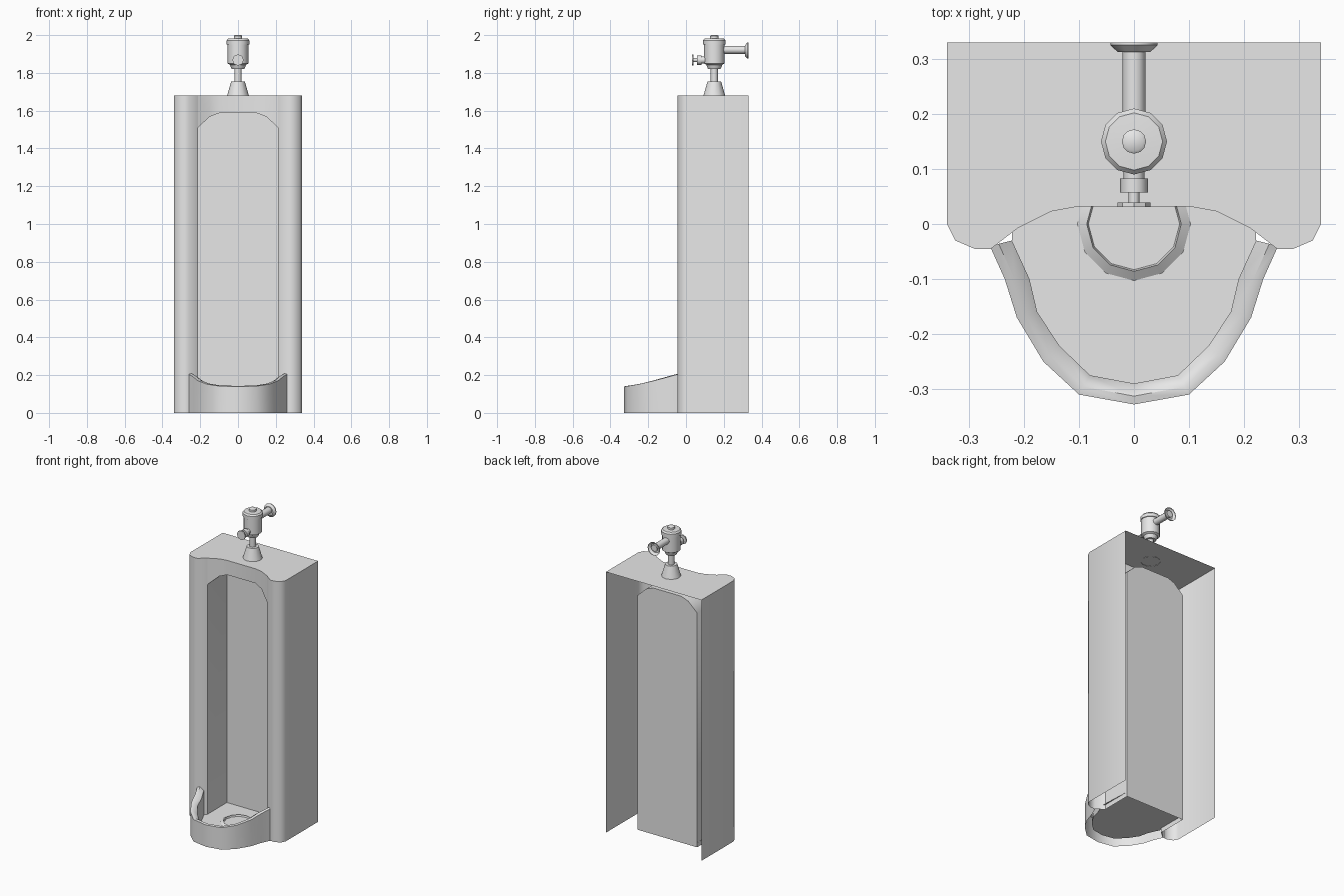
import bpy, bmesh, math
from mathutils import Vector

cube = bpy.data.objects.get("Cube")
if cube:
    bpy.data.objects.remove(cube, do_unlink=True)

grey = bpy.data.materials.new("porcelain_grey")
grey.use_nodes = True
GREY = (0.8, 0.8, 0.8, 1)
grey.diffuse_color = GREY
grey.node_tree.nodes["Principled BSDF"].inputs["Base Color"].default_value = GREY


def finish(bm, name, outward, angle=40):
    """Orient the surface so its outermost face looks along outward, then shade it."""
    bmesh.ops.remove_doubles(bm, verts=bm.verts, dist=0.0002)
    bmesh.ops.recalc_face_normals(bm, faces=bm.faces)
    d = Vector(outward)
    tip = max(bm.faces, key=lambda f: f.calc_center_median().dot(d))
    if tip.normal.dot(d) < 0:
        bmesh.ops.reverse_faces(bm, faces=bm.faces)
    mesh = bpy.data.meshes.new(name)
    bm.to_mesh(mesh)
    bm.free()
    mesh.materials.append(grey)
    ob = bpy.data.objects.new(name, mesh)
    bpy.context.collection.objects.link(ob)
    bpy.ops.object.select_all(action='DESELECT')
    ob.select_set(True)
    bpy.context.view_layer.objects.active = ob
    bpy.ops.object.shade_smooth_by_angle(angle=math.radians(angle))
    return ob


def face(bm, points):
    bm.faces.new([bm.verts.new(p) for p in points])


def lathe(name, profile, centre, axis='Z', sides=12, caps=True):
    """Turn (radius, height) pairs around Z or Y."""
    bm = bmesh.new()
    cx, cy, cz = centre
    rings = []
    for r, h in profile:
        ring = []
        for i in range(sides):
            a = 2 * math.pi * i / sides
            u, v = r * math.cos(a), r * math.sin(a)
            p = (cx + u, cy + v, cz + h) if axis == 'Z' else (cx + u, cy + h, cz + v)
            ring.append(bm.verts.new(p))
        rings.append(ring)
    for a, b in zip(rings, rings[1:]):
        for i in range(sides):
            j = (i + 1) % sides
            bm.faces.new((a[i], a[j], b[j], b[i]))
    if caps:
        bm.faces.new(rings[0])
        bm.faces.new(rings[-1])
    return finish(bm, name, (1, 0, 0))


def mirrored(points):
    """Complete a left half that ends on the centre line."""
    return points + [(-p[0],) + tuple(p[1:]) for p in reversed(points) if p[0] > 0]


# Main dimensions
TOP, FLOOR, BACK, RECESS = 1.68, 0.03, 0.33, 0.19

# Hollow cabinet: plan outline with rounded pillars and an arched recess
pillar = [(0.34, BACK), (0.34, 0), (0.325, -0.03), (0.29, -0.045), (0.26, -0.045), (0.212, -0.008)]
lintel = mirrored([(0.212, -0.008, 1.51), (0.15, 0.023, 1.568), (0.1, 0.032, 1.587), (0, 0.032, 1.587)])
bm = bmesh.new()
for side in (1, -1):
    for (x0, y0), (x1, y1) in zip(pillar, pillar[1:]):
        face(bm, [(side * x0, y0, 0), (side * x1, y1, 0), (side * x1, y1, TOP), (side * x0, y0, TOP)])
    x, y = pillar[-1]
    face(bm, [(side * x, y, 0), (side * x, y, 1.51), (side * x, RECESS, 1.51), (side * x, RECESS, 0)])
for a, b in zip(lintel, lintel[1:]):
    face(bm, [a, b, (b[0], b[1], TOP), (a[0], a[1], TOP)])
    face(bm, [a, b, (b[0], RECESS, b[2]), (a[0], RECESS, a[2])])
# Recess back panel and cabinet top
face(bm, [(0.212, RECESS, 0)] + [(x, RECESS, z) for x, y, z in lintel] + [(-0.212, RECESS, 0)])
outline = mirrored(pillar[:-1] + [(x, y) for x, y, z in lintel[:4]])
face(bm, [(x, y, TOP) for x, y in outline])
finish(bm, "cabinet_shell", (0, 0, 1), 55)

# Basin rim: hollow lip that drops towards the front
outer = mirrored([(0.262, -0.04), (0.235, -0.1), (0.213, -0.17), (0.165, -0.25), (0.1, -0.31), (0, -0.328)])
inner = mirrored([(0.222, -0.03), (0.19, -0.1), (0.176, -0.16), (0.135, -0.222), (0.08, -0.275), (0, -0.29)])


def rim_height(y):
    t = (y + 0.328) / 0.288
    return 0.143 + 0.066 * t ** 1.3


bm = bmesh.new()
sections = []
for (ox, oy), (ix, iy) in zip(outer, inner):
    h = rim_height(oy)
    mx, my = ox * 0.6 + ix * 0.4, oy * 0.6 + iy * 0.4
    sections.append([(ox, oy, 0), (ox, oy, h - 0.003), (mx, my, h), (ix, iy, h - 0.02), (ix, iy, FLOOR)])
for a, b in zip(sections, sections[1:]):
    for k in range(4):
        face(bm, [a[k], b[k], b[k + 1], a[k + 1]])
finish(bm, "basin_rim", (0, -1, 0), 50)

# Basin floor
bm = bmesh.new()
face(bm, [(0.212, RECESS, FLOOR)] + [(x, y, FLOOR) for x, y in inner] + [(-0.212, RECESS, FLOOR)])
finish(bm, "basin_floor", (0, 0, 1))

# Raised drain ring
lathe("drain_ring", [(0.103, 0), (0.086, 0.012), (0.083, 0.001)], (0, 0, FLOOR), caps=False)

# Flush valve: upright parts
AXIS = (0, 0.15, 0)
lathe("inlet_cone", [(0.058, TOP - 0.002), (0.036, 1.755), (0.018, 1.755)], AXIS, caps=False)
lathe("inlet_stem", [(0.019, 1.74), (0.019, 1.83)], AXIS)
lathe("valve_body", [(0.033, 1.82), (0.04, 1.836), (0.042, 1.843), (0.055, 1.85), (0.055, 1.952)], AXIS)
lathe("valve_cap", [(0.06, 1.95), (0.06, 1.972), (0.052, 1.981), (0.022, 1.983)], AXIS)
lathe("cap_button", [(0.022, 1.975), (0.022, 1.996), (0.017, 2.0)], AXIS)

# Supply pipe to the wall and its flange
lathe("supply_pipe", [(0.021, 0.17), (0.021, 0.325)], (0, 0, 1.922), 'Y')
lathe("wall_flange", [(0.02, 0.313), (0.03, 0.313), (0.043, 0.325), (0.043, BACK)],
      (0, 0, 1.918), 'Y', caps=False)

# Handle at the front of the valve
lathe("handle_socket", [(0.019, 0.08), (0.019, 0.13)], (0, 0, 1.868), 'Y')
lathe("handle_nut", [(0.025, 0.057), (0.025, 0.083)], (0, 0, 1.868), 'Y')
lathe("handle_stem", [(0.01, 0.035), (0.01, 0.06)], (0, 0, 1.868), 'Y')
lathe("handle_disc", [(0.03, 0.031), (0.03, 0.039)], (0, 0, 1.868), 'Y', sides=8)
